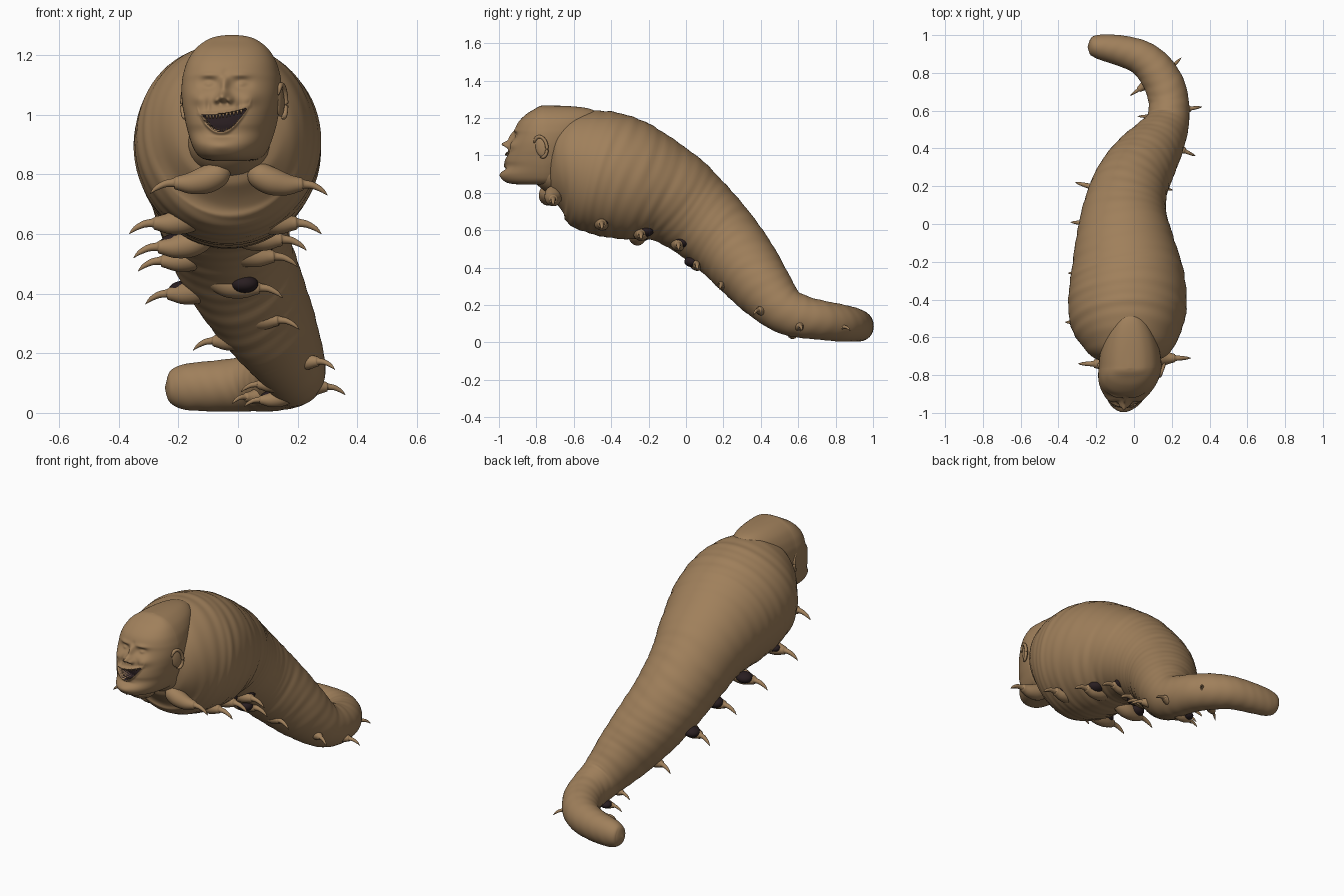
import bpy, bmesh, math
from mathutils import Vector, Matrix

if "Cube" in bpy.data.objects:
    bpy.data.objects.remove(bpy.data.objects["Cube"])


def material(name, rgb):
    m = bpy.data.materials.new(name)
    m.diffuse_color = (*rgb, 1)
    m.use_nodes = True
    m.node_tree.nodes["Principled BSDF"].inputs["Base Color"].default_value = m.diffuse_color
    return m


SKIN = material("tan_skin", (0.35, 0.215, 0.105))
DARK = material("dark_hollow", (0.022, 0.013, 0.015))


def finish(name, bm, mats=(SKIN,)):
    bmesh.ops.recalc_face_normals(bm, faces=bm.faces)
    for f in bm.faces:
        f.smooth = True
    me = bpy.data.meshes.new(name)
    bm.to_mesh(me)
    bm.free()
    for m in mats:
        me.materials.append(m)
    ob = bpy.data.objects.new(name, me)
    bpy.context.collection.objects.link(ob)
    return ob


def spline(stations, steps):
    """Catmull-Rom samples through tuples of any length."""
    out, n = [], len(stations)
    for i in range(n - 1):
        p = [stations[max(0, min(n - 1, i + k))] for k in (-1, 0, 1, 2)]
        for s in range(steps + (i == n - 2)):
            t = s / steps
            out.append([0.5 * (2 * b + (c - a) * t + (2 * a - 5 * b + 4 * c - d) * t * t
                               + (3 * b - a - 3 * c + d) * t ** 3) for a, b, c, d in zip(*p)])
    return out


def skin_rings(bm, rings):
    vs = [[bm.verts.new(p) for p in r] for r in rings]
    n = len(vs[0])
    faces = []
    for a, b in zip(vs, vs[1:]):
        for j in range(n):
            k = (j + 1) % n
            faces.append(bm.faces.new((a[j], a[k], b[k], b[j])))
    bm.faces.new(vs[0][::-1])
    bm.faces.new(vs[-1])
    return vs, faces


def tube(name, stations, steps, segs, wrinkle=None, mats=(SKIN,)):
    """Tube through (x, y, z, half width, half height) stations."""
    pts = spline(stations, steps)
    rings, dist = [], 0
    for i, p in enumerate(pts):
        c = Vector(p[:3])
        a, b = Vector(pts[max(0, i - 1)][:3]), Vector(pts[min(len(pts) - 1, i + 1)][:3])
        dist += (c - a).length
        t = (b - a).normalized()
        side = t.cross(Vector((0, 0, 1))).normalized()
        up = side.cross(t)
        ring = []
        for j in range(segs):
            th = 2 * math.pi * j / segs
            r = 1 + (wrinkle(dist, th) if wrinkle else 0)
            ring.append(c + side * max(p[3], .001) * r * math.cos(th)
                        + up * max(p[4], .001) * r * math.sin(th))
        rings.append(ring)
    bm = bmesh.new()
    skin_rings(bm, rings)
    return finish(name, bm, mats)


def ellipsoid(name, loc, radii, rot=Matrix.Identity(4), mat=SKIN):
    bm = bmesh.new()
    m = Matrix.Translation(loc) @ rot @ Matrix.Diagonal((*radii, 1))
    bmesh.ops.create_uvsphere(bm, u_segments=24, v_segments=16, radius=1, matrix=m)
    return finish(name, bm, (mat,))


# Grub body: one curved tube with ring wrinkles
BODY = [(-.03, -.755, .95, .01, .01), (-.03, -.71, .95, .18, .185), (-.03, -.61, .947, .265, .285),
        (-.035, -.48, .917, .31, .328), (-.035, -.30, .865, .305, .322), (-.05, -.10, .79, .262, .265),
        (-.052, .05, .685, .225, .23), (-.02, .20, .545, .20, .205), (.045, .32, .405, .18, .185),
        (.115, .42, .28, .15, .16), (.172, .52, .178, .118, .128), (.185, .62, .138, .107, .114),
        (.167, .72, .12, .106, .105), (.11, .82, .105, .10, .10), (.03, .885, .097, .09, .092),
        (-.08, .92, .09, .08, .085), (-.18, .937, .087, .066, .076), (-.228, .937, .085, .045, .052),
        (-.245, .937, .085, .002, .002)]


def wrinkle(s, th):
    fade = min(1, s / .15)
    return fade * (.004 * math.sin(s * 105 + 2.2 * math.sin(th * 2 + s * 6))
                   + .004 * math.sin(s * 53 + 1.5 * math.cos(th + s * 9)))


tube("body", BODY, 16, 72, wrinkle)
ellipsoid("neck", (-.03, -.70, .90), (.14, .14, .105), Matrix.Rotation(-.5, 4, 'X'))

# Clawed legs: tip x, y, z, outward heading in degrees, size
LEGS = [(.30, -.71, .73, 0, 1), (-.295, -.74, .735, 180, 1),
        (.28, -.45, .60, 0, 1), (-.365, -.52, .60, 180, 1),
        (.23, -.24, .545, 0, 1), (-.35, -.26, .52, 180, 1),
        (.20, -.04, .49, 0, .95), (-.335, .01, .475, 176, .95),
        (.15, .06, .385, 0, .95), (-.31, .22, .365, 165, .95),
        (.205, .18, .28, -10, .85), (-.15, .36, .21, 165, .85),
        (.325, .36, .145, -25, .75), (.01, .51, .07, 170, .7),
        (.36, .62, .06, 8, .75), (.02, .57, .02, 180, .65),
        (.25, .88, .06, 45, .65), (-.02, .68, .03, 215, .65)]
# Leg profile: distance back from tip, height over tip, radius
LEG = [(.26, .085, .02), (.235, .07, .042), (.19, .048, .047), (.14, .036, .038), (.10, .036, .026),
       (.085, .037, .022), (.078, .037, .015), (.05, .033, .012), (.02, .018, .008), (0, 0, .001)]
for i, (x, y, z, ang, s) in enumerate(LEGS):
    dx, dy = math.cos(math.radians(ang)) * s, math.sin(math.radians(ang)) * s
    tube(f"leg_{i + 1}", [(x - dx * d, y - dy * d, z + h * s, r * s, r * s) for d, h, r in LEG], 4, 18)
    if 2 <= i <= 9 or i == 15:  # dark hollow at the upper rear of the middle legs
        w = .7 if i in (2, 3, 15) else 1
        ellipsoid(f"leg_hollow_{i + 1}", (x - dx * .135, y - dy * .135 + (-.025 if i == 8 else .022), z + .05 * s),
                  (.046 * w, .044 * w, .03 * w), mat=DARK)

# Head: horizontal rings (z, front y, half width, back depth)
YC = -.76
HEAD = [(.845, -.90, .06, .06), (.852, -.95, .09, .10), (.87, -.98, .112, .13), (.90, -.99, .128, .15),
        (.94, -.966, .142, .17), (.97, -.966, .15, .2), (1.0, -.96, .156, .2), (1.03, -.95, .162, .2),
        (1.07, -.938, .166, .22), (1.11, -.922, .165, .25), (1.14, -.915, .16, .27), (1.18, -.895, .147, .29),
        (1.22, -.855, .122, .29), (1.248, -.81, .088, .25), (1.262, -.785, .054, .16), (1.268, -.765, .01, .02)]
# Face bumps: |u|, z, spread u, spread z, push
BUMPS = [(0, 1.10, .014, .03, .020), (0, 1.06, .018, .016, .042), (.022, 1.049, .011, .011, .02),
         (.052, 1.103, .030, .018, -.017), (.055, 1.103, .017, .010, .013), (.055, 1.134, .03, .010, .007),
         (.085, 1.055, .028, .022, .012), (.052, 1.028, .009, .022, -.007), (0, 1.137, .012, .014, -.006),
         (0, .895, .035, .018, .006), (0, .928, .045, .010, -.010), (.012, 1.04, .006, .005, -.01)]
MW = .074


def lip_edges(u):
    q = (u / MW) ** 2
    return 1.002 + .008 * q + .15 * u, .947 + .06 * q + .15 * u


def push(u, z):
    """Forward displacement of the face, and whether the point is in the mouth."""
    d = 0
    for bu, bz, su, sz, amp in BUMPS:
        d += amp * math.exp(-((abs(u) - bu) / su) ** 2 - ((z - bz) / sz) ** 2)
    hi, lo = lip_edges(u)
    if abs(u) < MW and lo < z < hi:
        return d - .06, True
    if abs(u) < MW + .02:  # lips
        e = min(abs(z - hi - .004), abs(z - lo + .006))
        d += .010 * math.exp(-(e / .007) ** 2) * max(0, 1 - (u / (MW + .02)) ** 4)
    return d, False


angles = [math.pi * j / 180 for j in range(180)] + [math.pi + math.pi * j / 40 for j in range(40)]
rings, flags = [], []
for z, yf, hw, back in spline(HEAD, 8):
    ring, fl = [], []
    for th in angles:
        c, s = math.cos(th), math.sin(th)
        u = hw * math.copysign(abs(c) ** .87, c)
        y = YC - (YC - yf) * s ** .87 if s > 0 else YC - s * back
        ins = False
        if y < YC - .04:
            d, ins = push(u, z)
            y -= d * min(1, (YC - .04 - y) / .05)
        ring.append((-.02 + u - .15 * max(0, YC - y), y, z))
        fl.append(ins)
    rings.append(ring)
    flags.append(fl)
bm = bmesh.new()
vs, faces = skin_rings(bm, rings)
hollow = {v for r, f in zip(vs, flags) for v, k in zip(r, f) if k}
for f in faces:
    if sum(v in hollow for v in f.verts) >= 2:
        f.material_index = 1
finish("head", bm, (SKIN, DARK))

# Teeth: pointed rows hanging from the upper lip and standing on the lower lip
bm = bmesh.new()
for k in range(-5, 6):
    u = k * .0115
    hi, lo = lip_edges(u)
    y = -.955 + u * u * 6
    x = -.02 + u - .15 * (YC - y)
    for z, ln, r, flip in ((hi - .005, .016, .005, math.pi), (lo + .002, .010, .003, 0)):
        if hi - lo > .018:
            m = Matrix.Translation((x, y, z)) @ Matrix.Rotation(flip, 4, 'X')
            bmesh.ops.create_cone(bm, cap_ends=True, segments=8, radius1=r,
                                  radius2=r * .4, depth=ln, matrix=m)
finish("teeth", bm)

# Ears: flat shell with a raised curled rim
for side, off, label in ((1, .16, "left"), (-1, .145, "right")):
    ex = -.02 + side * off
    turn = Matrix.Rotation(side * -.35, 4, 'Z') @ Matrix.Rotation(.2, 4, 'X')
    ellipsoid(f"ear_shell_{label}", (ex, -.775, 1.045), (.012, .032, .052), turn)
    rim = []
    for k in range(10):
        a = -1.9 + k * .5
        p = turn @ Vector((side * .008, .036 * math.cos(a), .056 * math.sin(a)))
        r = .009 if 0 < k < 9 else .003
        rim.append((ex + p.x, -.775 + p.y, 1.045 + p.z, r, r))
    tube(f"ear_rim_{label}", rim, 4, 10)
